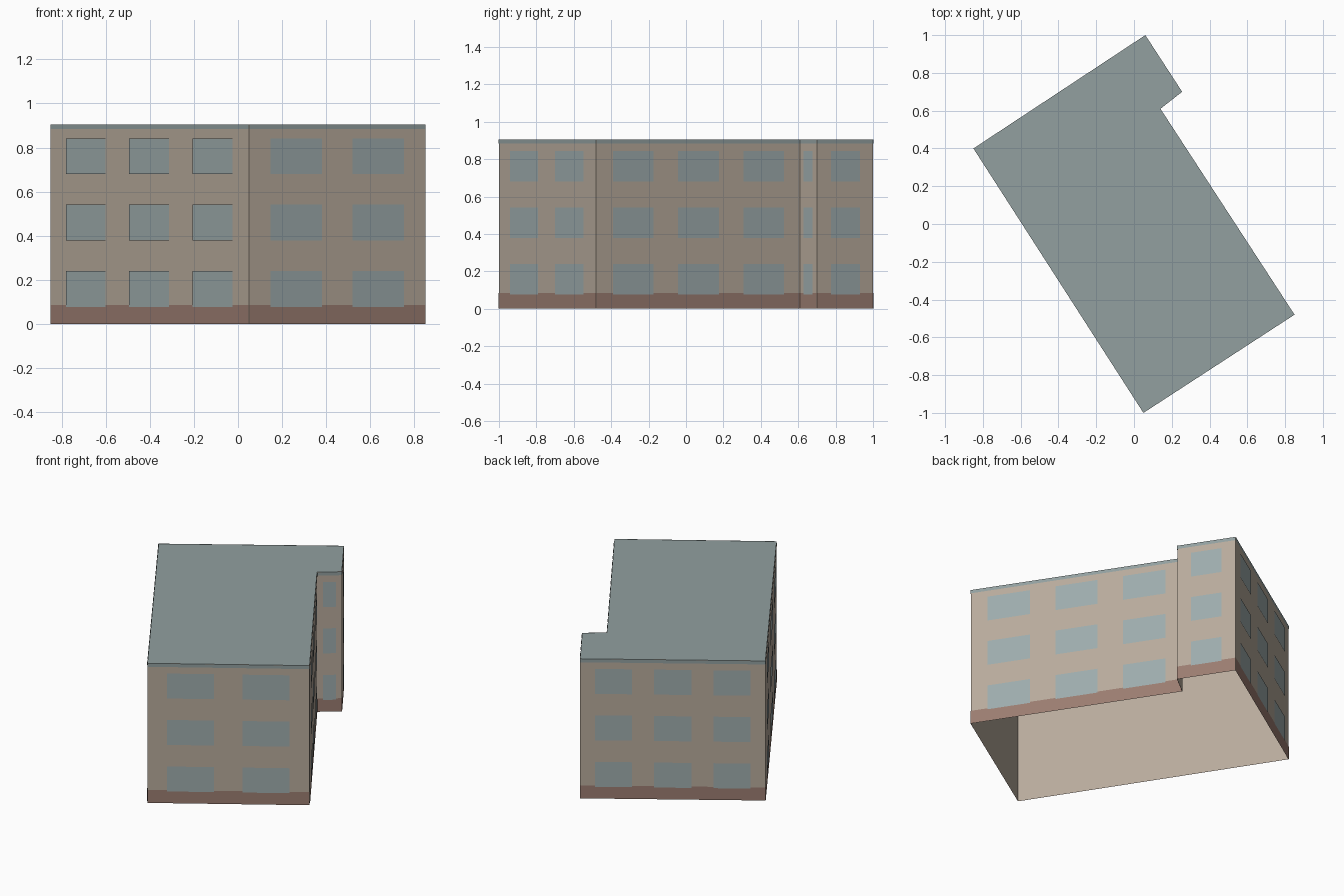
import bpy
import bmesh
from mathutils import Vector

cube = bpy.data.objects.get("Cube")
if cube:
    bpy.data.objects.remove(cube, do_unlink=True)


def material(name, rgb):
    lin = [((c / 255 + 0.055) / 1.055) ** 2.4 for c in rgb] + [1.0]
    mat = bpy.data.materials.new(name)
    mat.use_nodes = True
    mat.diffuse_color = lin
    mat.node_tree.nodes["Principled BSDF"].inputs["Base Color"].default_value = lin
    return mat


BEIGE = material("beige render", (184, 171, 156))
BROWN = material("brown plinth", (155, 125, 113))
GLASS = material("grey blue glass", (158, 172, 173))
SLATE = material("slate roof", (146, 160, 160))

HEIGHT = 0.905
PLAN = [Vector(p) for p in ((0.05, -1), (0.85, -0.48), (0.14, 0.61),
                            (0.255, 0.7), (0.06, 1), (-0.85, 0.4))]
# Window spans along each wall, as (start, width) fractions
THREE = [(0.08, 0.2), (0.4, 0.2), (0.72, 0.2)]
TWO = [(0.12, 0.29), (0.585, 0.29)]
ONE = [(0.24, 0.52)]
COLUMNS = [TWO, THREE, ONE, ONE, THREE, THREE]
WALLS = list(zip(PLAN, PLAN[1:] + PLAN[:1], COLUMNS))


def build(name, mat, quads):
    bm = bmesh.new()
    for quad in quads:
        bm.faces.new([bm.verts.new(co) for co in quad])
    bmesh.ops.remove_doubles(bm, verts=bm.verts, dist=0.0001)
    mesh = bpy.data.meshes.new(name)
    bm.to_mesh(mesh)
    bm.free()
    mesh.materials.append(mat)
    obj = bpy.data.objects.new(name, mesh)
    bpy.context.collection.objects.link(obj)


def panel(a, b, start, end, low, high, offset=0.0):
    """Upright rectangle on the wall a-b, moved outward by offset."""
    along = b - a
    out = Vector((along.y, -along.x)).normalized() * offset
    p, q = a + along * start + out, a + along * end + out
    return [(p.x, p.y, low), (q.x, q.y, low), (q.x, q.y, high), (p.x, p.y, high)]


# Open-bottomed shell and flat roof
build("walls", BEIGE, [panel(a, b, 0, 1, 0, HEIGHT) for a, b, _ in WALLS])
build("roof", SLATE, [[(p.x, p.y, HEIGHT) for p in PLAN]])

# Bands round the foot and the top of the walls
build("plinth", BROWN, [panel(a, b, 0, 1, 0, 0.085, 0.002) for a, b, _ in WALLS])
build("roof_edge", SLATE, [panel(a, b, 0, 1, 0.883, HEIGHT, 0.002) for a, b, _ in WALLS])

# Three storeys of windows on every wall
build("windows", GLASS, [
    panel(a, b, start, start + width, low, low + 0.162, 0.004)
    for a, b, columns in WALLS
    for start, width in columns
    for low in (0.077, 0.379, 0.68)])
